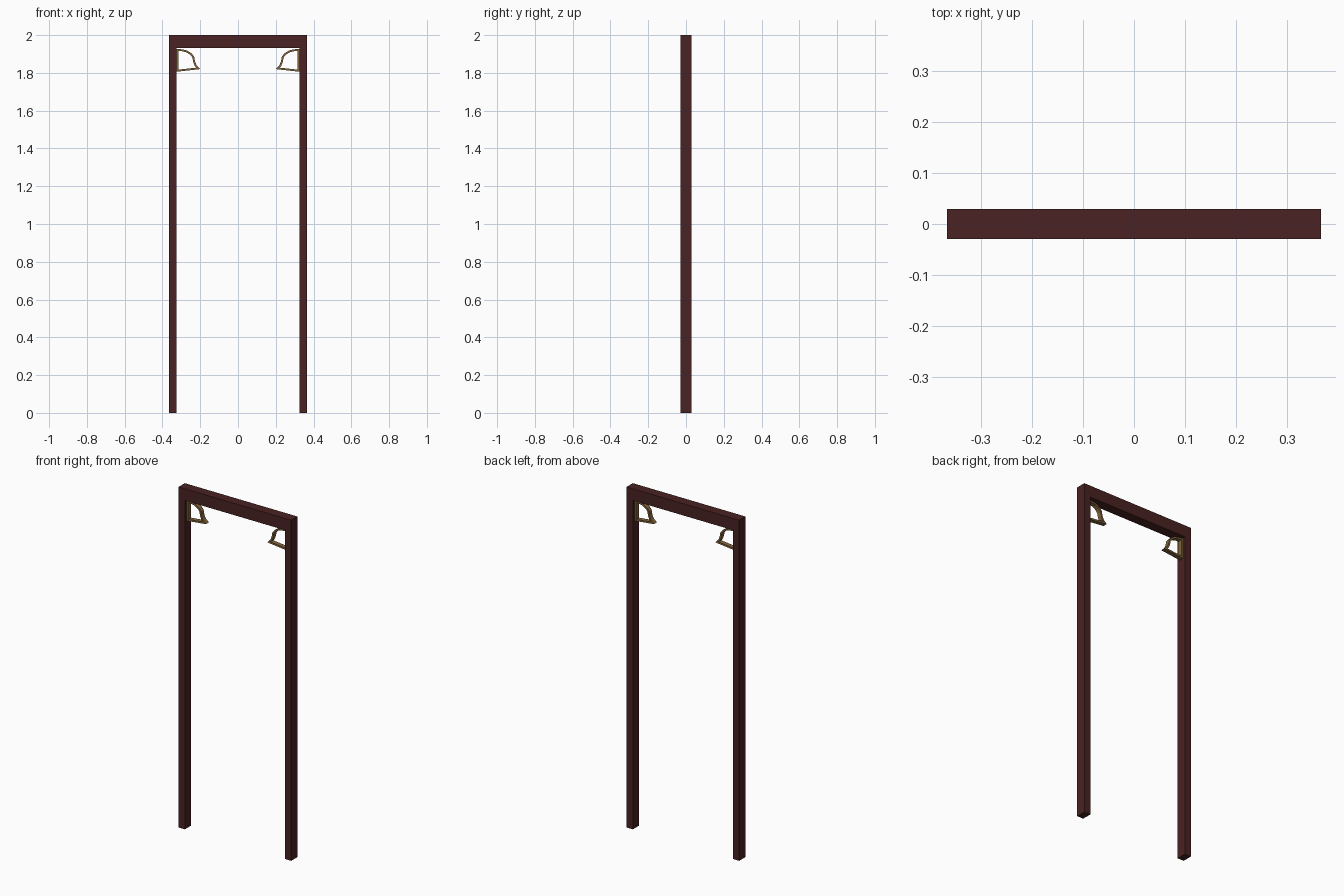
import bpy
import bmesh
from mathutils import Vector

cube = bpy.data.objects.get("Cube")
if cube:
    bpy.data.objects.remove(cube, do_unlink=True)

HALF_W, HALF_D, HEIGHT = 0.366, 0.029, 2.0
POST_W, BEAM_H = 0.041, 0.069
BRACKET_D, STRAP = 0.013, 0.010


def material(name, colour):
    m = bpy.data.materials.new(name)
    m.use_nodes = True
    m.diffuse_color = colour
    m.node_tree.nodes["Principled BSDF"].inputs["Base Color"].default_value = colour
    return m


wood = material("dark red wood", (0.068, 0.016, 0.016, 1))
bronze = material("bronze", (0.23, 0.13, 0.045, 1))


def finish(name, bm, mat):
    bmesh.ops.recalc_face_normals(bm, faces=bm.faces)
    mesh = bpy.data.meshes.new(name)
    bm.to_mesh(mesh)
    bm.free()
    mesh.materials.append(mat)
    obj = bpy.data.objects.new(name, mesh)
    bpy.context.collection.objects.link(obj)
    return obj


def box(name, low, high, mat):
    low, high = Vector(low), Vector(high)
    bm = bmesh.new()
    bmesh.ops.create_cube(bm, size=1)
    bmesh.ops.scale(bm, vec=high - low, verts=bm.verts)
    bmesh.ops.translate(bm, vec=(low + high) / 2, verts=bm.verts)
    return finish(name, bm, mat)


# Bracket outline from the post: (distance from post, height)
outline = [(0.0, 1.926), (0.028, 1.925), (0.056, 1.918), (0.080, 1.903),
           (0.093, 1.885), (0.097, 1.862), (0.105, 1.842), (0.126, 1.820),
           (0.0, 1.806)]


def bracket(name, side):
    """Closed flat strap, thickened inward."""
    pts = [Vector(p) for p in outline]
    inner = []
    for i, p in enumerate(pts):
        a = (p - pts[i - 1]).normalized()
        b = (pts[(i + 1) % len(pts)] - p).normalized()
        na, nb = Vector((a.y, -a.x)), Vector((b.y, -b.x))
        inner.append(p + (na + nb) * STRAP / (1 + na.dot(nb)))
    bm = bmesh.new()

    def ring(points, y):
        return [bm.verts.new((side * (HALF_W - POST_W - p.x), y, p.y)) for p in points]

    loops = [ring(pts, -BRACKET_D), ring(pts, BRACKET_D),
             ring(inner, BRACKET_D), ring(inner, -BRACKET_D)]
    for k in range(4):
        a, b = loops[k], loops[(k + 1) % 4]
        for i in range(len(pts)):
            j = (i + 1) % len(pts)
            bm.faces.new((a[i], a[j], b[j], b[i]))
    finish(name, bm, bronze)


# Top beam
box("top_beam", (-HALF_W, -HALF_D, HEIGHT - BEAM_H), (HALF_W, HALF_D, HEIGHT), wood)

# Posts and corner brackets
for label, side in (("left", 1), ("right", -1)):
    xs = sorted((side * HALF_W, side * (HALF_W - POST_W)))
    box(label + "_post", (xs[0], -HALF_D, 0), (xs[1], HALF_D, HEIGHT - BEAM_H), wood)
    bracket(label + "_corner_bracket", side)
